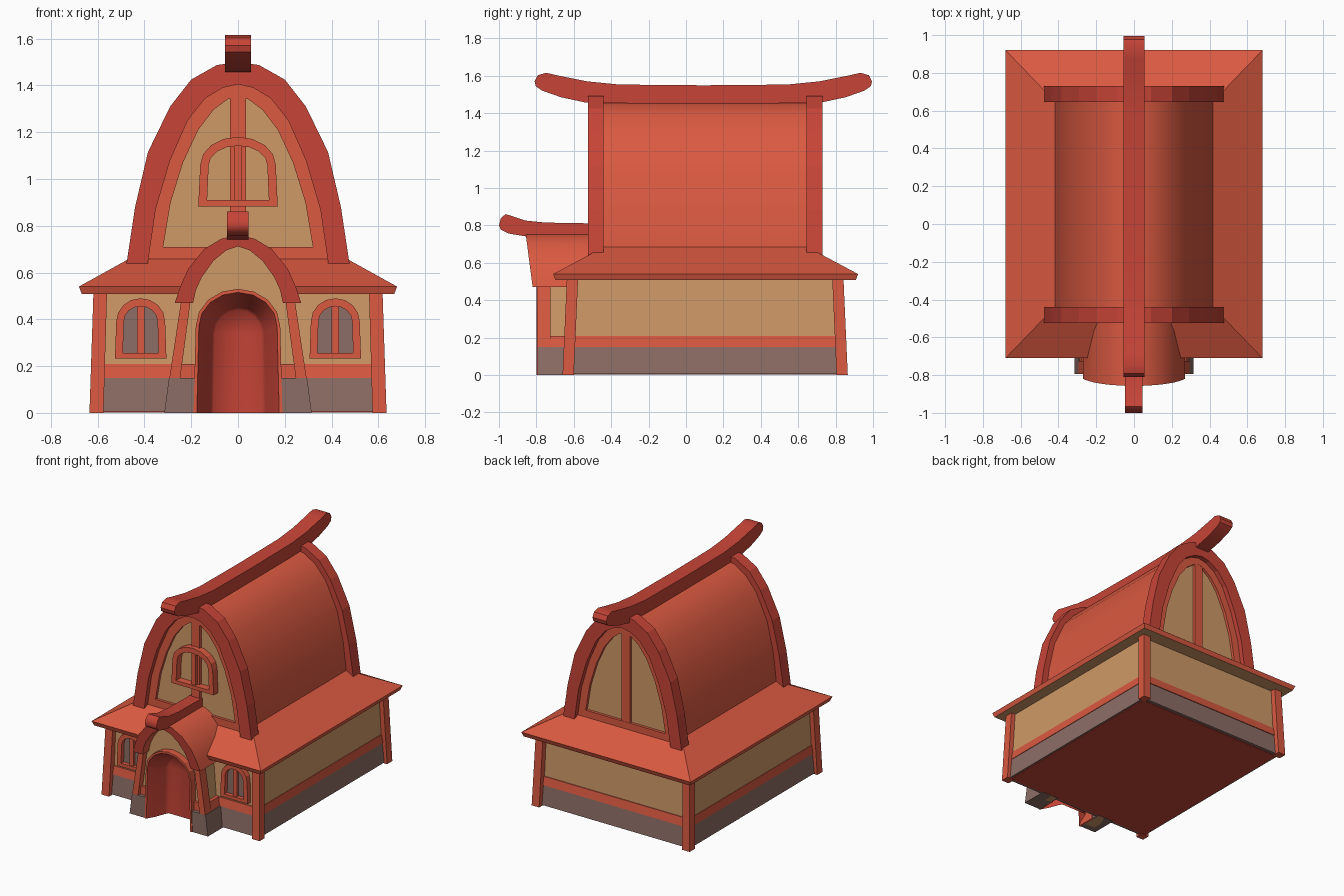
import bpy, bmesh, math
from mathutils import Vector

if "Cube" in bpy.data.objects:
    bpy.data.objects.remove(bpy.data.objects["Cube"])


def material(name, r, g, b):
    m = bpy.data.materials.new(name)
    m.diffuse_color = (r, g, b, 1)
    m.use_nodes = True
    m.node_tree.nodes["Principled BSDF"].inputs["Base Color"].default_value = m.diffuse_color
    return m


ROOF = material("orange red", 0.70, 0.10, 0.052)
BEAM = material("deep red", 0.57, 0.058, 0.038)
PLASTER = material("tan plaster", 0.63, 0.32, 0.135)
STONE = material("grey brown", 0.27, 0.155, 0.133)


def build(name, verts, faces, mats, smooth=None, rule=None):
    """Make an object; smooth = sharp angle in degrees, rule(normal) = material index."""
    bm = bmesh.new()
    vs = [bm.verts.new(v) for v in verts]
    for f in faces:
        bm.faces.new([vs[i] for i in f])
    bmesh.ops.recalc_face_normals(bm, faces=bm.faces)
    bm.normal_update()
    for f in bm.faces:
        f.smooth = smooth is not None
        if rule:
            f.material_index = rule(f.normal)
    if smooth is not None:
        for e in bm.edges:
            e.smooth = e.calc_face_angle(0) < math.radians(smooth)
    me = bpy.data.meshes.new(name)
    bm.to_mesh(me)
    bm.free()
    for m in mats:
        me.materials.append(m)
    ob = bpy.data.objects.new(name, me)
    bpy.context.collection.objects.link(ob)
    return ob


def mirrored(half):
    """Right half of an arch (base to apex) -> full arch outline."""
    return half + [(-x, z) for x, z in reversed(half[:-1])]


def prism(name, pts, a, b, mat, axis="y", smooth=None):
    """Extrude an outline from a to b along y (points are x,z) or x (points are y,z)."""
    place = (lambda p, t: (p[0], t, p[1])) if axis == "y" else (lambda p, t: (t, p[0], p[1]))
    n = len(pts)
    verts = [place(p, a) for p in pts] + [place(p, b) for p in pts]
    faces = [range(n), range(n, 2 * n)]
    faces += [(i, (i + 1) % n, n + (i + 1) % n, n + i) for i in range(n)]
    return build(name, verts, faces, [mat], smooth)


def ring(name, outer, inner, a, b, mats, closed=False, lean=0, smooth=None, rule=None):
    """Solid band between two outlines, extruded in y; lean tips the front face forward."""
    n = len(outer)
    verts = [(x, y - (lean * (z - outer[0][1]) if y == a else 0), z)
             for y in (a, b) for loop in (outer, inner) for x, z in loop]
    faces = []
    for i in range(n if closed else n - 1):
        j = (i + 1) % n
        for p, q in ((0, n), (n, 3 * n), (3 * n, 2 * n), (2 * n, 0)):
            faces.append((p + i, p + j, q + j, q + i))
    if not closed:
        faces += [(k, n + k, 3 * n + k, 2 * n + k) for k in (0, n - 1)]
    return build(name, verts, faces, mats, smooth, rule)


def loft(name, levels, mats, rule=None):
    """Stack of rectangles (z, x0, x1, y0, y1)."""
    verts, faces = [], []
    for z, x0, x1, y0, y1 in levels:
        verts += [(x0, y0, z), (x1, y0, z), (x1, y1, z), (x0, y1, z)]
    for k in range(0, 4 * len(levels) - 4, 4):
        faces += [(k + i, k + (i + 1) % 4, k + 4 + (i + 1) % 4, k + 4 + i) for i in range(4)]
    last = 4 * len(levels)
    faces += [(0, 1, 2, 3), tuple(range(last - 4, last))]
    return build(name, verts, faces, mats, None, rule)


def arch(w, z0, spring, top, n=4):
    """Half of a door or window outline."""
    pts = [(w, z0)]
    for i in range(n + 1):
        t = math.pi / 2 * i / n
        pts.append((w * 0.95 * math.cos(t) if i < n else 0, spring + (top - spring) * math.sin(t)))
    return pts


def window(name, cx, w, z0, spring, top, border, wall, front):
    move = lambda pts: [(cx + x, z) for x, z in pts]
    outer = move(mirrored(arch(w, z0, spring, top)))
    inner = move(mirrored(arch(w - border, z0 + border * 0.7, spring, top - border)))
    ring(name + "_frame", outer, inner, front, wall, [ROOF], closed=True)
    prism(name + "_glass", inner, wall - 0.012, wall, STONE)
    m = border * 0.45
    loft(name + "_mullion", [(z, cx - m, cx + m, front + 0.01, wall)
                             for z in (z0 + 0.01, top - border * 0.5)], [ROOF])


# Main body: floor, stone base, rail and plaster walls
loft("floor", [(z, -0.60, 0.60, -0.61, 0.81) for z in (0.002, 0.01)], [BEAM])
loft("stone_base", [(0.006, -0.612, 0.612, -0.630, 0.832),
                    (0.15, -0.602, 0.602, -0.618, 0.822)], [STONE])
loft("wall_rail", [(0.15, -0.606, 0.606, -0.624, 0.828),
                   (0.21, -0.598, 0.598, -0.614, 0.818)], [ROOF])
loft("plaster_walls", [(0.20, -0.594, 0.594, -0.608, 0.812),
                       (0.515, -0.585, 0.585, -0.60, 0.803)], [PLASTER])

# Leaning corner posts
for sx, tag in ((-1, "left"), (1, "right")):
    for end, (yb, yt), s in (("front", (-0.66, -0.637), 1), ("back", (0.865, 0.842), -1)):
        loft(f"{end}_{tag}_post",
             [(0, sx * 0.575, sx * 0.635, yb, yb + s * 0.06),
              (0.515, sx * 0.56, sx * 0.618, yt, yt + s * 0.06)], [ROOF])

# Skirt roof with plaster underside
loft("skirt_roof", [(0.508, -0.668, 0.668, -0.698, 0.908),
                    (0.54, -0.68, 0.68, -0.71, 0.92),
                    (0.684, -0.42, 0.42, -0.44, 0.65)],
     [ROOF, PLASTER], rule=lambda n: 1 if n.z < -0.9 else 0)

# Tall barrel roof
HULL = [(0.425, 0.62), (0.395, 0.88), (0.345, 1.10), (0.255, 1.29), (0.17, 1.39), (0.08, 1.445), (0, 1.46)]
prism("barrel_roof", mirrored(HULL), -0.455, 0.66, ROOF, smooth=40)

# Gable arches, trims, panels and centre posts at both ends
OUT = [(0.477, 0.635), (0.44, 0.88), (0.385, 1.115), (0.29, 1.31), (0.20, 1.425), (0.09, 1.487), (0, 1.50)]
INN = [(0.387, 0.63), (0.352, 0.87), (0.29, 1.08), (0.215, 1.25), (0.14, 1.345), (0.065, 1.39), (0, 1.405)]
TRIM = [(0.32, 0.71), (0.288, 0.90), (0.235, 1.07), (0.17, 1.21), (0.105, 1.295), (0.045, 1.34), (0, 1.355)]
for end, face, s in (("front", -0.525, 1), ("back", 0.73, -1)):
    ring(end + "_gable_arch", mirrored(OUT), mirrored(INN), face, face + s * 0.085, [BEAM])
    ring(end + "_gable_trim", mirrored(INN), mirrored(TRIM), face + s * 0.035, face + s * 0.08,
         [ROOF], closed=True)
    prism(end + "_gable_panel", mirrored(INN), face + s * 0.055, face + s * 0.08, PLASTER)
    loft(end + "_gable_post", [(z, -0.034, 0.034, face + s * 0.037, face + s * 0.07)
                               for z in (0.66, 1.37)], [ROOF])

# Upswept main ridge, symmetric about its middle
MID = 0.0925
top = [(0.45, 1.553), (0.62, 1.57), (0.78, 1.602), (0.84, 1.616), (0.885, 1.603), (0.902, 1.57)]
bottom = [(0.895, 1.543), (0.86, 1.52), (0.76, 1.485), (0.63, 1.457), (0.4, 1.453)]
half = [(0, 1.549)] + top + bottom + [(0, 1.453)]
outline = [(MID + y, z) for y, z in half] + [(MID - y, z) for y, z in reversed(half[1:-1])]
prism("main_ridge", outline, -0.055, 0.055, BEAM, axis="x", smooth=40)

# Windows
window("upper_window", 0, 0.17, 0.883, 1.06, 1.18, 0.038, -0.455, -0.522)
for sx, tag in ((-1, "left"), (1, "right")):
    window(tag + "_window", sx * 0.416, 0.11, 0.233, 0.39, 0.49, 0.034, -0.598, -0.64)

# Porch roof: thick curved shell leaning forward
P_OUT = [(0.27, 0.47), (0.245, 0.545), (0.212, 0.617), (0.145, 0.70), (0.07, 0.745), (0, 0.76)]
P_IN = [(0.192, 0.47), (0.18, 0.525), (0.155, 0.58), (0.105, 0.65), (0.05, 0.695), (0, 0.712)]
ring("porch_roof", mirrored(P_OUT), mirrored(P_IN), -0.82, -0.46, [ROOF, BEAM], lean=0.13,
     smooth=35, rule=lambda n: 1 if n.y < -0.7 else 0)
ridge = [(-0.46, 0.81), (-0.75, 0.815), (-0.86, 0.826), (-0.93, 0.85), (-0.965, 0.86), (-0.99, 0.838),
         (-1.0, 0.80), (-0.99, 0.777), (-0.95, 0.757), (-0.86, 0.742), (-0.46, 0.742)]
prism("porch_ridge", ridge, -0.047, 0.045, BEAM, axis="x", smooth=40)

# Porch front wall around the doorway
W_OUT = [(0.27, 0.0), (0.225, 0.48), (0.19, 0.57), (0.12, 0.66), (0.06, 0.71), (0, 0.725)]
DOOR_OUT = arch(0.19, 0.0, 0.37, 0.53)
DOOR_IN = arch(0.176, 0.0, 0.37, 0.515)
ring("porch_wall", mirrored(W_OUT), mirrored(DOOR_OUT), -0.75, -0.60, [PLASTER])
for sx, tag in ((-1, "left"), (1, "right")):
    flip = lambda pts: [(sx * x, z) for x, z in pts]
    prism(f"porch_{tag}_stone", flip([(0.18, 0), (0.315, 0), (0.295, 0.15), (0.18, 0.15)]),
          -0.795, -0.60, STONE)
    prism(f"porch_{tag}_rail", flip([(0.18, 0.15), (0.288, 0.15), (0.275, 0.21), (0.18, 0.21)]),
          -0.77, -0.60, ROOF)
    prism(f"porch_{tag}_post", flip([(0.247, 0.15), (0.293, 0.15), (0.24, 0.50), (0.20, 0.50)]),
          -0.795, -0.725, ROOF)

# Door frame, rounded recess and door
ring("door_frame", mirrored(DOOR_OUT), mirrored(DOOR_IN), -0.80, -0.66, [ROOF])
stages = [(DOOR_IN, -0.797), (arch(0.145, 0, 0.35, 0.485), -0.74),
          (arch(0.118, 0, 0.34, 0.455), -0.67), (arch(0.105, 0, 0.34, 0.44), -0.645)]
loops = [(mirrored(p), y) for p, y in stages]
n = len(loops[0][0])
verts = [(x, y, z) for pts, y in loops for x, z in pts]
faces = [(k * n + i, k * n + i + 1, k * n + n + i + 1, k * n + n + i)
         for k in range(len(loops) - 1) for i in range(n - 1)]
faces.append(tuple(range(len(verts) - n, len(verts))))
door = build("door_recess", verts, faces, [BEAM], smooth=80)
if door.data.polygons[-1].normal.y > 0:
    door.data.flip_normals()
